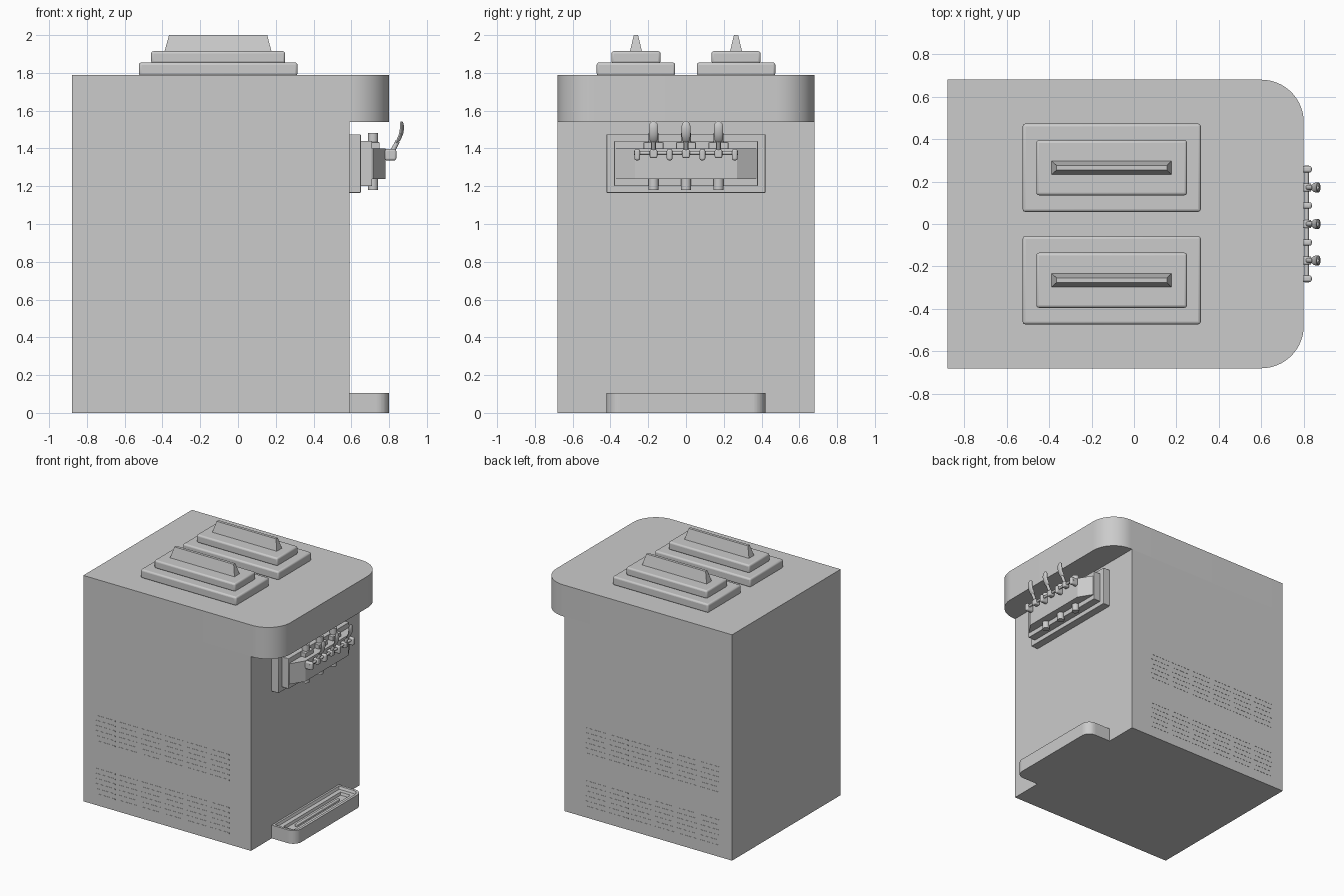
import bpy, bmesh, math
from mathutils import Vector, Matrix

if "Cube" in bpy.data.objects:
    bpy.data.objects.remove(bpy.data.objects["Cube"])


def finish(name, bm, bevel=0.0, smooth=False):
    bmesh.ops.recalc_face_normals(bm, faces=bm.faces[:])
    me = bpy.data.meshes.new(name)
    bm.to_mesh(me)
    bm.free()
    ob = bpy.data.objects.new(name, me)
    bpy.context.collection.objects.link(ob)
    if bevel:
        m = ob.modifiers.new("Bevel", 'BEVEL')
        m.width, m.segments, m.limit_method = bevel, 3, 'ANGLE'
    if smooth or bevel:
        bpy.ops.object.select_all(action='DESELECT')
        bpy.context.view_layer.objects.active = ob
        ob.select_set(True)
        bpy.ops.object.shade_smooth_by_angle(angle=math.radians(35))
    return ob


def add_box(bm, x, y, z):
    mat = Matrix.Translation([(a[0] + a[1]) / 2 for a in (x, y, z)]) @ \
        Matrix.Diagonal([a[1] - a[0] for a in (x, y, z)] + [1])
    bmesh.ops.create_cube(bm, size=1, matrix=mat)


def box(name, x, y, z, bevel=0.0):
    bm = bmesh.new()
    add_box(bm, x, y, z)
    return finish(name, bm, bevel)


def loft(name, rings, smooth=False):
    bm = bmesh.new()
    vs = [[bm.verts.new(p) for p in r] for r in rings]
    n = len(vs[0])
    for a, b in zip(vs, vs[1:]):
        for i in range(n):
            bm.faces.new((a[i], a[(i + 1) % n], b[(i + 1) % n], b[i]))
    bm.faces.new(vs[0])
    bm.faces.new(vs[-1])
    return finish(name, bm, smooth=smooth)


def rod(name, p, q, r, seg=16):
    p, q = Vector(p), Vector(q)
    bm = bmesh.new()
    rot = (q - p).to_track_quat('Z', 'Y').to_matrix().to_4x4()
    bmesh.ops.create_cone(bm, cap_ends=True, segments=seg, radius1=r, radius2=r, depth=(q - p).length,
                          matrix=Matrix.Translation((p + q) / 2) @ rot)
    return finish(name, bm, smooth=True)


def d_outline(x0, x1, w, r, n=12):
    """Rectangle with its two +x corners rounded."""
    pts = [(x0, -w)]
    for cy, start in ((-w + r, -90), (w - r, 0)):
        for i in range(n + 1):
            a = math.radians(start + 90 * i / n)
            pts.append((x1 - r + r * math.cos(a), cy + r * math.sin(a)))
    return pts + [(x0, w)]


def rect(x0, x1, y0, y1, z):
    return [(x0, y0, z), (x1, y0, z), (x1, y1, z), (x0, y1, z)]


# Cabinet and overhanging head
box("cabinet", (-0.88, 0.59), (-0.68, 0.68), (0, 1.54))
head = d_outline(-0.88, 0.80, 0.68, 0.2, 16)
loft("head", [[(x, y, z) for x, y in head] for z in (1.54, 1.79)], True)

# Hopper lids with tapered grips
for s, side in ((-1, "left"), (1, "right")):
    c = s * 0.265
    box("lid_base_" + side, (-0.525, 0.315), (c - 0.208, c + 0.208), (1.785, 1.855), 0.013)
    box("lid_step_" + side, (-0.46, 0.25), (c - 0.13, c + 0.13), (1.85, 1.915), 0.013)
    loft("lid_grip_" + side, [rect(-0.39, 0.178, c - 0.033, c + 0.033, 1.91),
                              rect(-0.365, 0.155, c - 0.011, c + 0.011, 2.0)])

# Dispenser plates and chamfered block
box("dispenser_plate", (0.58, 0.65), (-0.42, 0.42), (1.165, 1.475), 0.004)
box("dispenser_frame", (0.645, 0.71), (-0.38, 0.38), (1.2, 1.44), 0.004)
block = [(0.70, -0.375), (0.715, -0.375), (0.78, -0.27), (0.78, 0.27), (0.715, 0.375), (0.70, 0.375)]
loft("dispenser_block", [[(x, y, z) for x, y in block] for z in (1.237, 1.40)])

# Lever pivot rod and its brackets
rod("pivot_rod", (0.814, -0.275, 1.376), (0.814, 0.275, 1.376), 0.01)
for i, y in enumerate((-0.258, -0.087, 0.087, 0.258)):
    box(f"pivot_bracket_{i}", (0.775, 0.838), (y - 0.015, y + 0.015), (1.337, 1.397), 0.01)

# Nozzles, collars and pull levers
path = [(0.838, 1.43, 0.012, 0.007), (0.85, 1.445, 0.022, 0.011), (0.863, 1.475, 0.024, 0.011),
        (0.868, 1.505, 0.025, 0.011), (0.867, 1.53, 0.022, 0.010), (0.866, 1.543, 0.010, 0.005)]
for i, y in enumerate((-0.172, 0, 0.172)):
    rod(f"nozzle_{i}", (0.715, y, 1.18), (0.715, y, 1.482), 0.027, 20)
    box(f"nozzle_collar_{i}", (0.70, 0.75), (y - 0.052, y + 0.052), (1.398, 1.433), 0.004)
    box(f"lever_hub_{i}", (0.79, 0.836), (y - 0.02, y + 0.02), (1.35, 1.395), 0.008)
    rod(f"lever_neck_{i}", (0.815, y, 1.38), (0.846, y, 1.44), 0.012)
    rings = []
    for x, z, w, t in path:
        rings.append([(x + t * math.cos(a), y + w * math.sin(a), z)
                      for a in (math.tau * k / 14 for k in range(14))])
    loft(f"lever_handle_{i}", rings, True)

# Drip tray: rounded front, recessed top, drain slot
tray = loft("drip_tray", [[(x, y, z) for x, y in d_outline(0.585, 0.80, 0.42, 0.07)] for z in (0, 0.105)])
bm = bmesh.new()
bm.from_mesh(tray.data)
bm.faces.ensure_lookup_table()
top = max(bm.faces, key=lambda f: f.calc_center_median().z)
for inset, drop in ((0.02, 0.0), (0.008, 0.02), (0.035, 0.0), (0.006, 0.02)):
    bmesh.ops.inset_region(bm, faces=[top], thickness=inset, use_even_offset=True)
    for v in top.verts:
        v.co.z -= drop
bm.to_mesh(tray.data)
bm.free()
slot = box("tray_drain_rib", (0.685, 0.705), (-0.27, 0.27), (0.06, 0.083), 0.006)

# Shallow vent slats on both sides
for s, side in ((-1, "front"), (1, "back")):
    bm = bmesh.new()
    for base in (0.085, 0.505):
        for row in range(6):
            for col in range(6):
                x, z = -0.77 + col * 0.2, base + row * 0.04
                add_box(bm, (x, x + 0.17), sorted((s * 0.675, s * 0.6815)), (z, z + 0.008))
    finish("vent_slats_" + side, bm)
